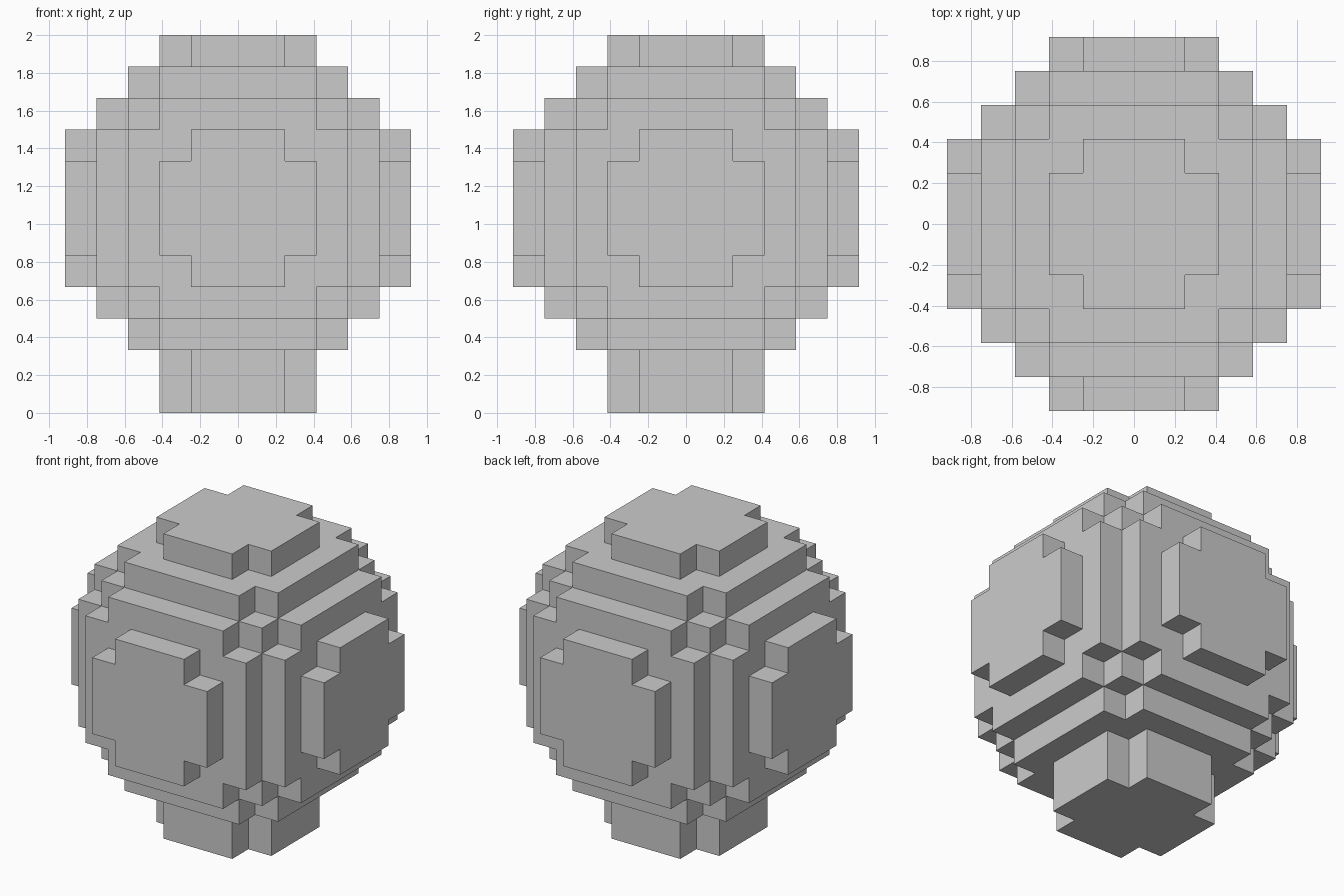
import bpy, bmesh
from itertools import product
from mathutils import Vector

if "Cube" in bpy.data.objects:
    bpy.data.objects.remove(bpy.data.objects["Cube"])

CUBE = 2 / 12          # the model is 12 blocks tall
RADIUS = 5.5           # ball radius in blocks
CENTRE_Z = 6.5 * CUBE  # ball sits one block above the ground

# Blocks of the ball
blocks = {p for p in product(range(-5, 6), repeat=3)
          if Vector(p).length <= RADIUS}
# Foot: repeat the lowest layer once below the ball
blocks |= {(x, y, -6) for x, y, z in blocks if z == -5}

# Skin: one square for every exposed block side
bm = bmesh.new()
corners = {}


def corner(point):
    key = tuple(round(c * 2) for c in point)
    if key not in corners:
        corners[key] = bm.verts.new(point * CUBE + Vector((0, 0, CENTRE_Z)))
    return corners[key]


for block in sorted(blocks):
    for axis, sign in product(range(3), (-1, 1)):
        n = Vector((0, 0, 0))
        n[axis] = sign
        if tuple(int(a + b) for a, b in zip(block, n)) in blocks:
            continue
        u = Vector((0, 0, 0))
        u[(axis + 1) % 3] = 1
        v = n.cross(u)
        mid = Vector(block) + n / 2
        bm.faces.new([corner(mid + (u * a + v * b) / 2)
                      for a, b in ((-1, -1), (1, -1), (1, 1), (-1, 1))])

mesh = bpy.data.meshes.new("block_ball")
bm.to_mesh(mesh)
bm.free()
bpy.context.collection.objects.link(bpy.data.objects.new("block_ball", mesh))
